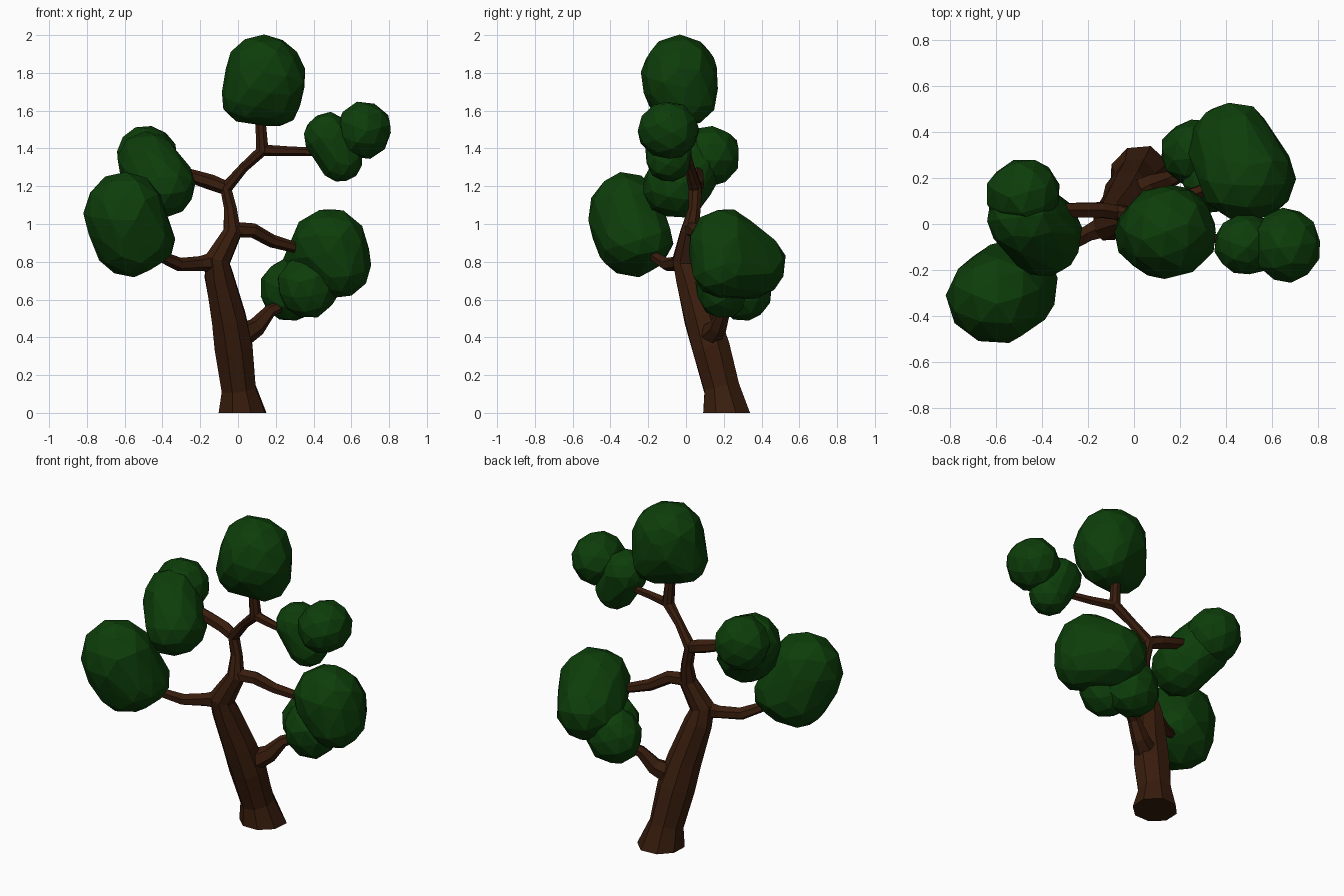
import bpy, bmesh, math, random
from mathutils import Vector, Matrix, Euler

if "Cube" in bpy.data.objects:
    bpy.data.objects.remove(bpy.data.objects["Cube"])

random.seed(4)


def material(name, rgb):
    m = bpy.data.materials.new(name)
    m.diffuse_color = (*rgb, 1)
    m.use_nodes = True
    m.node_tree.nodes["Principled BSDF"].inputs["Base Color"].default_value = m.diffuse_color
    return m


BARK = material("bark", (0.04, 0.012, 0.004))
LEAF = material("leaf", (0.004, 0.048, 0.003))


def finish(bm, name, mat):
    bmesh.ops.recalc_face_normals(bm, faces=bm.faces)
    me = bpy.data.meshes.new(name)
    bm.to_mesh(me)
    bm.free()
    ob = bpy.data.objects.new(name, me)
    bpy.context.collection.objects.link(ob)
    me.materials.append(mat)
    return ob


def limb(name, path, sides, flat_base=False):
    """Faceted tube through (x, y, z, radius) points."""
    bm = bmesh.new()
    pts = [Vector(p[:3]) for p in path]
    rings = []
    for i, p in enumerate(pts):
        t = (pts[min(i + 1, len(pts) - 1)] - pts[max(i - 1, 0)]).normalized()
        if flat_base and i == 0:
            t = Vector((0, 0, 1))
        ref = Vector((0, 1, 0))
        u = (ref - t * ref.dot(t)).normalized()
        v = t.cross(u)
        ring = []
        for k in range(sides):
            a = math.tau * (k + 0.5) / sides
            r = path[i][3] * random.uniform(0.97, 1.1)
            ring.append(bm.verts.new(p + (u * math.cos(a) + v * math.sin(a)) * r))
        rings.append(ring)
    for a, b in zip(rings, rings[1:]):
        for k in range(sides):
            j = (k + 1) % sides
            bm.faces.new((a[k], a[j], b[j], b[k]))
    bm.faces.new(rings[0])
    bm.faces.new(rings[-1])
    return finish(bm, name, BARK)


def clump(name, lobes):
    """Faceted leaf mass: convex hull round (x, y, z, rx, ry, rz) lobes."""
    bm = bmesh.new()
    for x, y, z, rx, ry, rz in lobes:
        turn = Euler([random.uniform(0, 6) for _ in range(3)]).to_matrix().to_4x4()
        mat = (Matrix.Translation((x, y, z)) @ Matrix.Diagonal((rx, ry, rz, 1)) @ turn)
        new = bmesh.ops.create_icosphere(bm, subdivisions=2, radius=1.02)["verts"]
        for v in new:
            v.co = mat @ (v.co * random.uniform(0.97, 1.03))
    res = bmesh.ops.convex_hull(bm, input=bm.verts)
    junk = {g for g in res["geom_interior"] + res["geom_unused"]
            if isinstance(g, bmesh.types.BMVert)}
    bmesh.ops.delete(bm, geom=list(junk), context="VERTS")
    keep = set(res["geom"])
    bmesh.ops.delete(bm, geom=[f for f in bm.faces if f not in keep],
                     context="FACES_ONLY")
    bmesh.ops.remove_doubles(bm, verts=bm.verts, dist=0.04)
    return finish(bm, name, LEAF)


# Leaning trunk with flared foot, tapering into the crown
limb("trunk", [(0.02, 0.21, 0, 0.13), (0.005, 0.185, 0.13, 0.097),
               (-0.022, 0.13, 0.34, 0.102), (-0.048, 0.085, 0.5, 0.096),
               (-0.1, 0.02, 0.72, 0.076), (-0.11, -0.005, 0.81, 0.07),
               (-0.03, 0.02, 0.96, 0.05), (-0.04, 0.045, 1.08, 0.034),
               (-0.065, 0.05, 1.19, 0.036), (0.03, 0.02, 1.3, 0.026),
               (0.13, -0.01, 1.39, 0.034), (0.115, -0.02, 1.6, 0.026)], 8, True)

# Branches
limb("low_right_branch", [(0.0, 0.12, 0.40, 0.07), (0.1, 0.17, 0.455, 0.05),
                          (0.17, 0.2, 0.54, 0.034), (0.28, 0.26, 0.59, 0.025)], 6)
limb("mid_right_branch", [(-0.04, 0.02, 0.97, 0.042), (0.08, 0.05, 0.965, 0.038),
                          (0.18, 0.1, 0.91, 0.032), (0.36, 0.17, 0.86, 0.025)], 6)
limb("low_left_branch", [(-0.1, 0.0, 0.8, 0.058), (-0.2, -0.04, 0.79, 0.037),
                         (-0.31, -0.1, 0.785, 0.034), (-0.48, -0.22, 0.86, 0.022)], 6)
limb("high_left_branch", [(-0.05, 0.045, 1.185, 0.034), (-0.14, 0.06, 1.22, 0.038),
                          (-0.24, 0.06, 1.25, 0.035), (-0.42, 0.06, 1.31, 0.022)], 6)
limb("high_right_branch", [(0.12, -0.01, 1.39, 0.03), (0.28, -0.05, 1.385, 0.024),
                           (0.5, -0.09, 1.38, 0.02)], 6)

# Leaf clumps
clump("top_leaves", [(0.14, -0.03, 1.82, 0.2, 0.19, 0.18),
                     (0.15, -0.035, 1.76, 0.21, 0.205, 0.19),
                     (0.07, -0.05, 1.67, 0.155, 0.155, 0.14),
                     (0.2, -0.01, 1.67, 0.135, 0.17, 0.155)])
clump("low_left_leaves", [(-0.60, -0.32, 1.05, 0.21, 0.20, 0.22),
                          (-0.57, -0.28, 0.925, 0.2, 0.2, 0.205),
                          (-0.49, -0.27, 0.92, 0.155, 0.2, 0.155)])
clump("high_left_upper_leaves", [(-0.48, 0.13, 1.36, 0.16, 0.155, 0.16)])
clump("high_left_lower_leaves", [(-0.39, -0.05, 1.20, 0.165, 0.18, 0.165),
                                 (-0.475, 0.03, 1.32, 0.16, 0.17, 0.17)])
clump("right_main_leaves", [(0.485, 0.2, 0.88, 0.205, 0.19, 0.205),
                            (0.43, 0.33, 0.79, 0.19, 0.195, 0.19),
                            (0.54, 0.2, 0.77, 0.16, 0.17, 0.16)])
clump("right_low_leaves", [(0.28, 0.31, 0.65, 0.165, 0.145, 0.165)])
clump("right_under_leaves", [(0.37, 0.2, 0.67, 0.16, 0.15, 0.17)])
clump("high_right_outer_leaves", [(0.665, -0.095, 1.495, 0.147, 0.16, 0.15)])
clump("high_right_inner_leaves", [(0.475, -0.09, 1.465, 0.125, 0.13, 0.125),
                                  (0.545, -0.09, 1.345, 0.115, 0.12, 0.122)])
